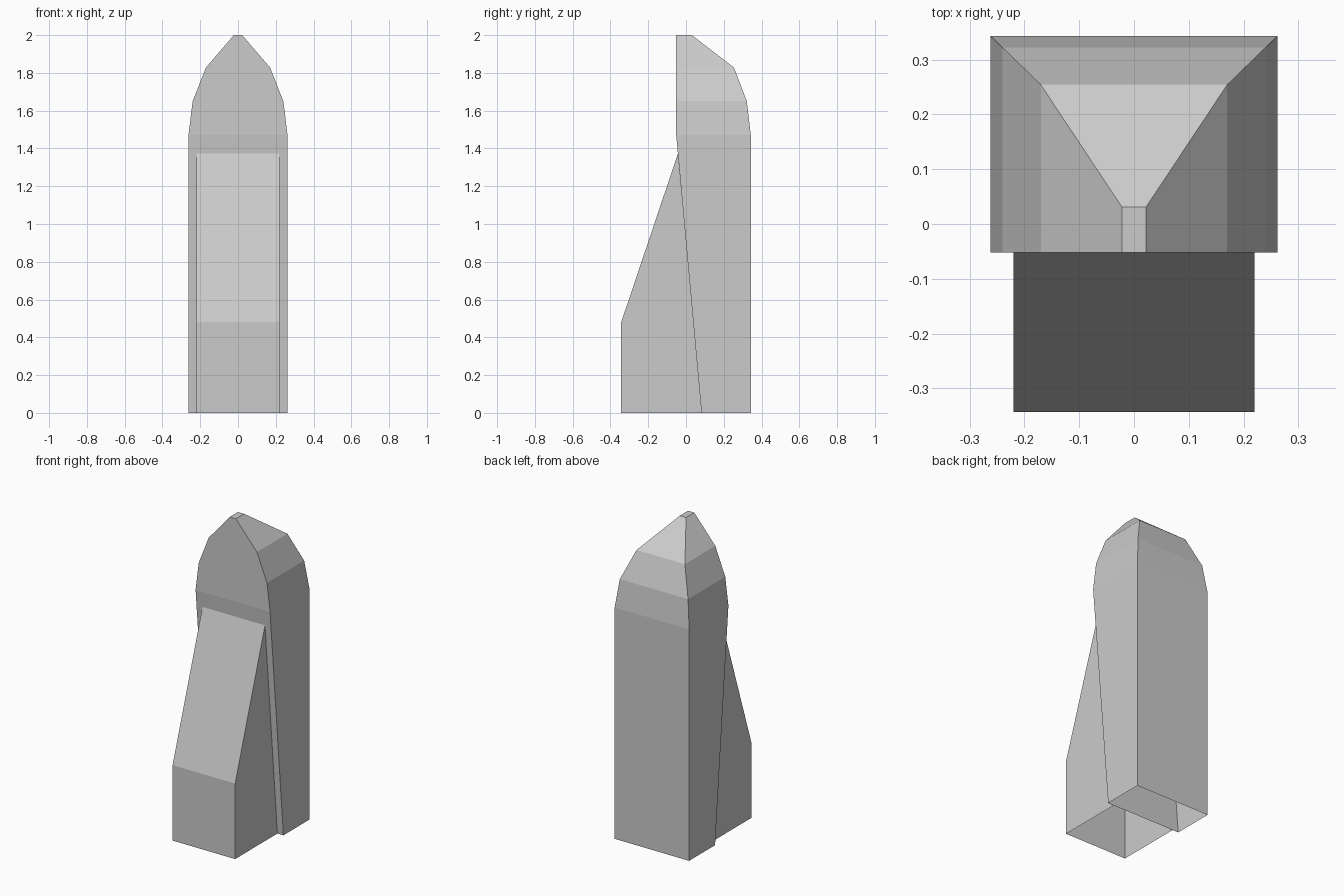
import bpy, bmesh

if "Cube" in bpy.data.objects:
    bpy.data.objects.remove(bpy.data.objects["Cube"])


def loft(name, rings, cap_top):
    """Skin rectangular rings given as (half width, front (y, z), back (y, z)); bottom stays open."""
    bm = bmesh.new()
    loops = []
    for hx, (fy, fz), (by, bz) in rings:
        loops.append([bm.verts.new(p) for p in
                      ((-hx, fy, fz), (hx, fy, fz), (hx, by, bz), (-hx, by, bz))])
    for low, high in zip(loops, loops[1:]):
        for i in range(4):
            j = (i + 1) % 4
            bm.faces.new((low[i], low[j], high[j], high[i]))
    if cap_top:
        bm.faces.new(loops[-1])
    return finish(name, bm)


def finish(name, bm):
    bmesh.ops.recalc_face_normals(bm, faces=bm.faces)
    mesh = bpy.data.meshes.new(name)
    bm.to_mesh(mesh)
    bm.free()
    obj = bpy.data.objects.new(name, mesh)
    bpy.context.collection.objects.link(obj)
    return obj


# Tall body with a leaning front and a stepped, pointed top (hollow underneath)
levels = [(0.262, 0.082, 0.343, 0.0), (0.262, -0.052, 0.343, 1.472),
          (0.24, -0.052, 0.322, 1.65), (0.17, -0.052, 0.254, 1.828),
          (0.022, -0.052, 0.031, 2.0)]
loft("body", [(hx, (f, z), (b, z)) for hx, f, b, z in levels], True)

# Front buttress: side profile in (y, z), open at its base and against the body
profile = [(0.082, 0.0), (-0.343, 0.0), (-0.343, 0.48), (-0.043, 1.372)]
bm = bmesh.new()
left, right = [[bm.verts.new((x, y, z)) for y, z in profile] for x in (-0.22, 0.22)]
bm.faces.new(left)
bm.faces.new(right[::-1])
for i in (1, 2):
    bm.faces.new((left[i], right[i], right[i + 1], left[i + 1]))
finish("front_buttress", bm)
